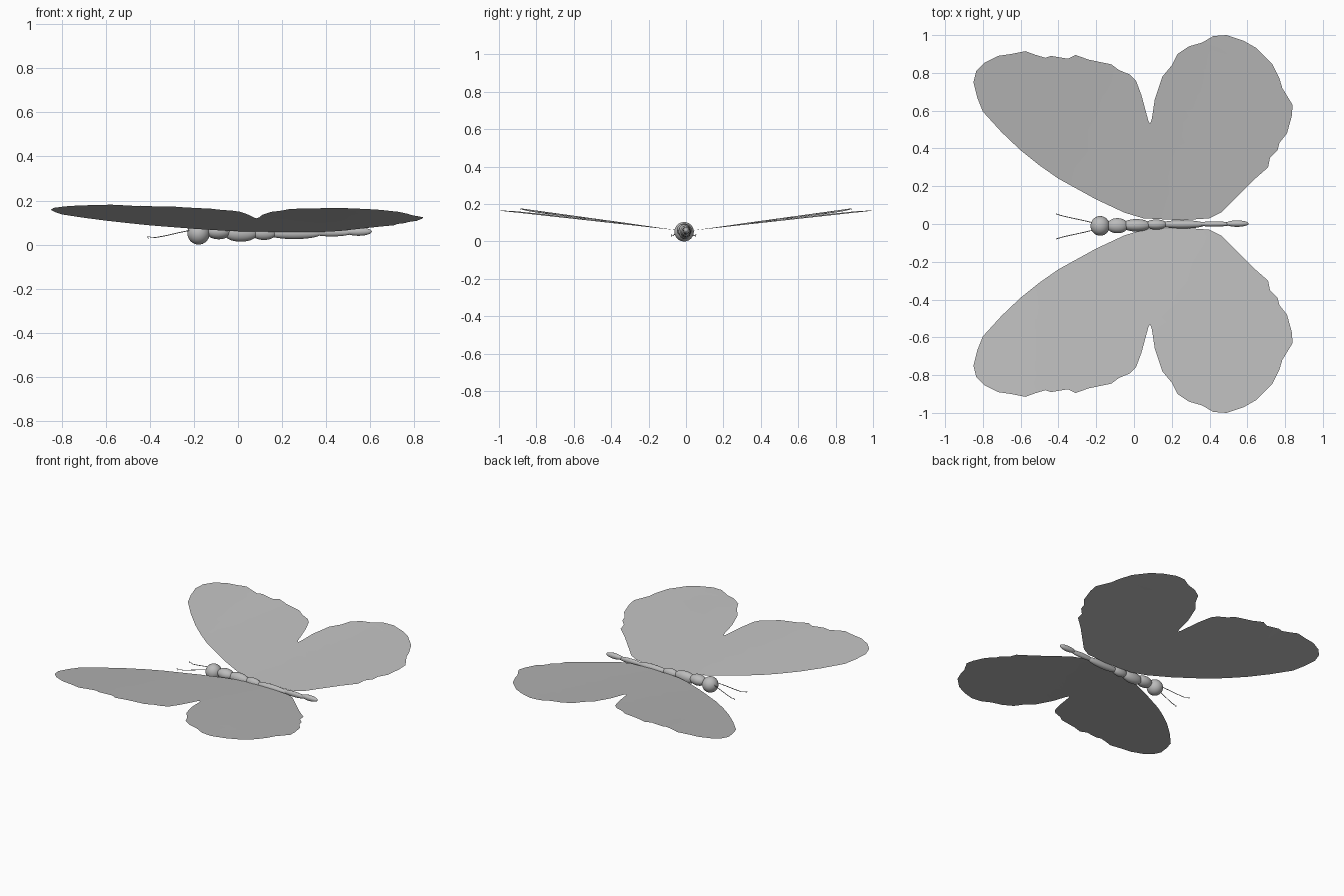
import bpy, bmesh, math
from mathutils import Vector, Matrix

if "Cube" in bpy.data.objects:
    bpy.data.objects.remove(bpy.data.objects["Cube"])

grey = bpy.data.materials.new("plain grey")
grey.diffuse_color = (0.5, 0.5, 0.5, 1)
grey.use_nodes = True
grey.node_tree.nodes["Principled BSDF"].inputs["Base Color"].default_value = grey.diffuse_color


def finish(name, bm):
    me = bpy.data.meshes.new(name)
    bm.to_mesh(me)
    bm.free()
    me.materials.append(grey)
    for p in me.polygons:
        p.use_smooth = True
    ob = bpy.data.objects.new(name, me)
    bpy.context.collection.objects.link(ob)
    return ob


# Wing outline seen from above: leading edge, fore tip, notch, hind lobe, root
OUTLINE = [(0.05, 0.03), (-0.05, 0.06), (-0.2, 0.13), (-0.4, 0.24), (-0.5, 0.31),
           (-0.6, 0.39), (-0.7, 0.485), (-0.8, 0.595), (-0.83, 0.67), (-0.85, 0.75),
           (-0.835, 0.81), (-0.79, 0.855), (-0.72, 0.89), (-0.65, 0.9), (-0.575, 0.915),
           (-0.52, 0.895), (-0.47, 0.88), (-0.44, 0.89), (-0.35, 0.875), (-0.31, 0.895),
           (-0.24, 0.87), (-0.12, 0.845), (-0.08, 0.815), (-0.02, 0.79), (0.01, 0.76),
           (0.04, 0.68), (0.075, 0.55), (0.085, 0.53), (0.095, 0.56), (0.11, 0.66),
           (0.15, 0.78), (0.2, 0.84), (0.23, 0.9), (0.29, 0.94), (0.36, 0.96),
           (0.42, 0.995), (0.49, 1.0), (0.58, 0.97), (0.65, 0.93), (0.73, 0.85),
           (0.77, 0.77), (0.785, 0.72), (0.84, 0.63), (0.835, 0.57), (0.81, 0.48),
           (0.77, 0.43), (0.76, 0.39), (0.72, 0.35), (0.71, 0.3), (0.63, 0.23),
           (0.56, 0.16), (0.46, 0.06), (0.4, 0.03), (0.25, 0.02)]


def wing(name, side):
    bm = bmesh.new()
    f = bm.faces.new([bm.verts.new((x, y, 0)) for x, y in OUTLINE])
    bmesh.ops.triangulate(bm, faces=[f])
    # slice into a fine sheet so it can twist smoothly
    for axis, lo, n in ((Vector((1, 0, 0)), -0.75, 16), (Vector((0, 1, 0)), 0.1, 9)):
        for i in range(n):
            geom = bm.verts[:] + bm.edges[:] + bm.faces[:]
            bmesh.ops.bisect_plane(bm, geom=geom, plane_co=axis * (lo + 0.1 * i + 0.003),
                                   plane_no=axis)
    for v in bm.verts:
        t = min(max((v.co.x + 0.5) / 1.0, 0), 1)
        v.co.z = 0.055 + v.co.y * (0.138 - 0.028 * t)
        v.co.y *= side
    bm.normal_update()
    down = [f for f in bm.faces if f.normal.z < 0]
    bmesh.ops.reverse_faces(bm, faces=down)
    finish(name, bm)


wing("left_wings", 1)
wing("right_wings", -1)


# Body: a chain of ellipsoids (x start, x end, y, z, half width, half height)
def segment(name, x0, x1, y, z, ry, rz):
    bm = bmesh.new()
    bmesh.ops.create_uvsphere(bm, u_segments=24, v_segments=16, radius=1)
    m = (Matrix.Translation(((x0 + x1) / 2, y, z))
         @ Matrix.Diagonal(((x1 - x0) / 2, ry, rz, 1)) @ Matrix.Rotation(math.pi / 2, 4, 'Y'))
    bmesh.ops.transform(bm, matrix=m, verts=bm.verts)
    finish(name, bm)


segment("head", -0.23, -0.128, -0.010, 0.052, 0.052, 0.052)
segment("neck", -0.145, -0.03, -0.009, 0.060, 0.040, 0.036)
segment("thorax", -0.065, 0.09, -0.007, 0.053, 0.033, 0.040)
segment("waist", 0.06, 0.175, -0.003, 0.053, 0.027, 0.032)
segment("abdomen", 0.13, 0.38, -0.002, 0.051, 0.022, 0.026)
segment("rear_abdomen", 0.33, 0.52, 0.000, 0.055, 0.014, 0.018)
segment("tail", 0.485, 0.607, 0.002, 0.059, 0.017, 0.019)


# Antennae: thin tubes with a small curl at the tip
def antenna(name, pts):
    cu = bpy.data.curves.new(name, 'CURVE')
    cu.dimensions = '3D'
    cu.bevel_depth = 0.0022
    cu.bevel_resolution = 1
    cu.use_fill_caps = True
    sp = cu.splines.new('POLY')
    sp.points.add(len(pts) - 1)
    for p, co in zip(sp.points, pts):
        p.co = (*co, 1)
    cu.materials.append(grey)
    bpy.context.collection.objects.link(bpy.data.objects.new(name, cu))


for name, s in (("left_antenna", 1), ("right_antenna", -1)):
    antenna(name, [(x, -0.013 + s * y, z) for x, y, z in (
        (-0.21, 0.018, 0.066), (-0.27, 0.032, 0.054), (-0.33, 0.045, 0.040),
        (-0.375, 0.055, 0.032), (-0.412, 0.066, 0.036), (-0.405, 0.064, 0.028))])
